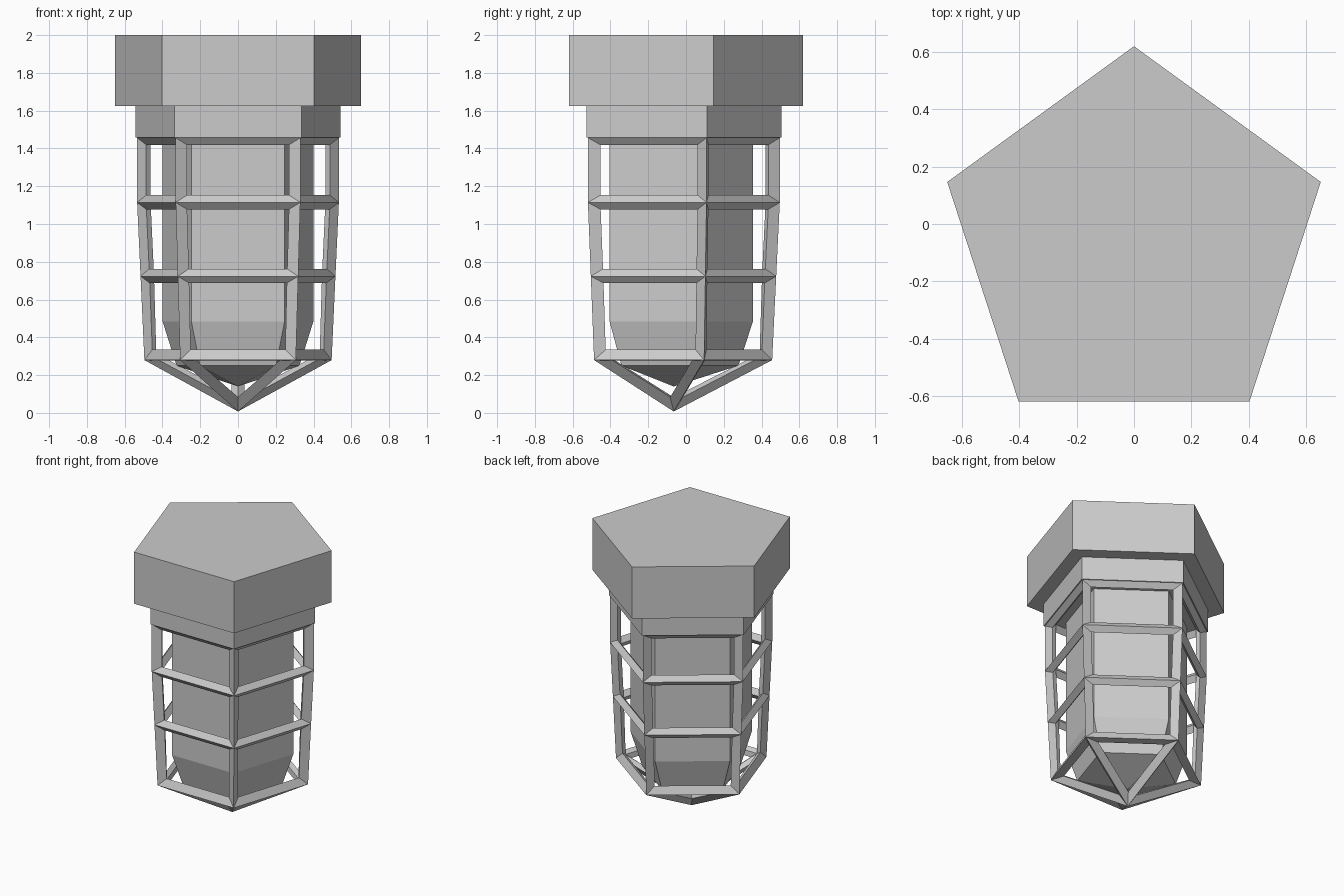
import bpy, bmesh
from math import cos, sin, radians

if "Cube" in bpy.data.objects:
    bpy.data.objects.remove(bpy.data.objects["Cube"])

CY = -0.065  # pentagon axis, so the bounding box is centred on y = 0


def pentagon_loft(name, rings, top=True, bottom=True, apex=None):
    """Loft five-sided rings (radius, z), listed top to bottom, with optional tip."""
    bm = bmesh.new()
    loops = [[bm.verts.new((r * cos(radians(90 + 72 * k)),
                            CY + r * sin(radians(90 + 72 * k)), z))
              for k in range(5)] for r, z in rings]
    for a, b in zip(loops, loops[1:]):
        for k in range(5):
            n = (k + 1) % 5
            bm.faces.new((a[k], b[k], b[n], a[n]))
    if top:
        bm.faces.new(loops[0])
    last = loops[-1]
    if apex is not None:
        tip = bm.verts.new((0, CY, apex))
        for k in range(5):
            bm.faces.new((last[k], tip, last[(k + 1) % 5]))
    elif bottom:
        bm.faces.new(last[::-1])
    bm.normal_update()
    me = bpy.data.meshes.new(name)
    bm.to_mesh(me)
    bm.free()
    ob = bpy.data.objects.new(name, me)
    bpy.context.collection.objects.link(ob)
    return ob


# Mounting cap and collar
pentagon_loft("mounting_cap", [(0.684, 2.0), (0.684, 1.625)])
pentagon_loft("collar", [(0.57, 1.625), (0.57, 1.457)])

# Lamp globe with tapered lower end and pointed base
pentagon_loft("globe", [(0.42, 1.5), (0.42, 0.485), (0.342, 0.25)], apex=0.14)

# Guard cage: tube with pointed end turned into bars
cage = pentagon_loft("guard_cage",
                     [(0.524, 1.457), (0.524, 1.115), (0.505, 0.725), (0.488, 0.297)],
                     top=False, apex=0.045)
wire = cage.modifiers.new("bars", 'WIREFRAME')
wire.thickness = 0.075
wire.offset = 0.0
wire.use_even_offset = True
wire.use_boundary = True
wire.use_replace = True
